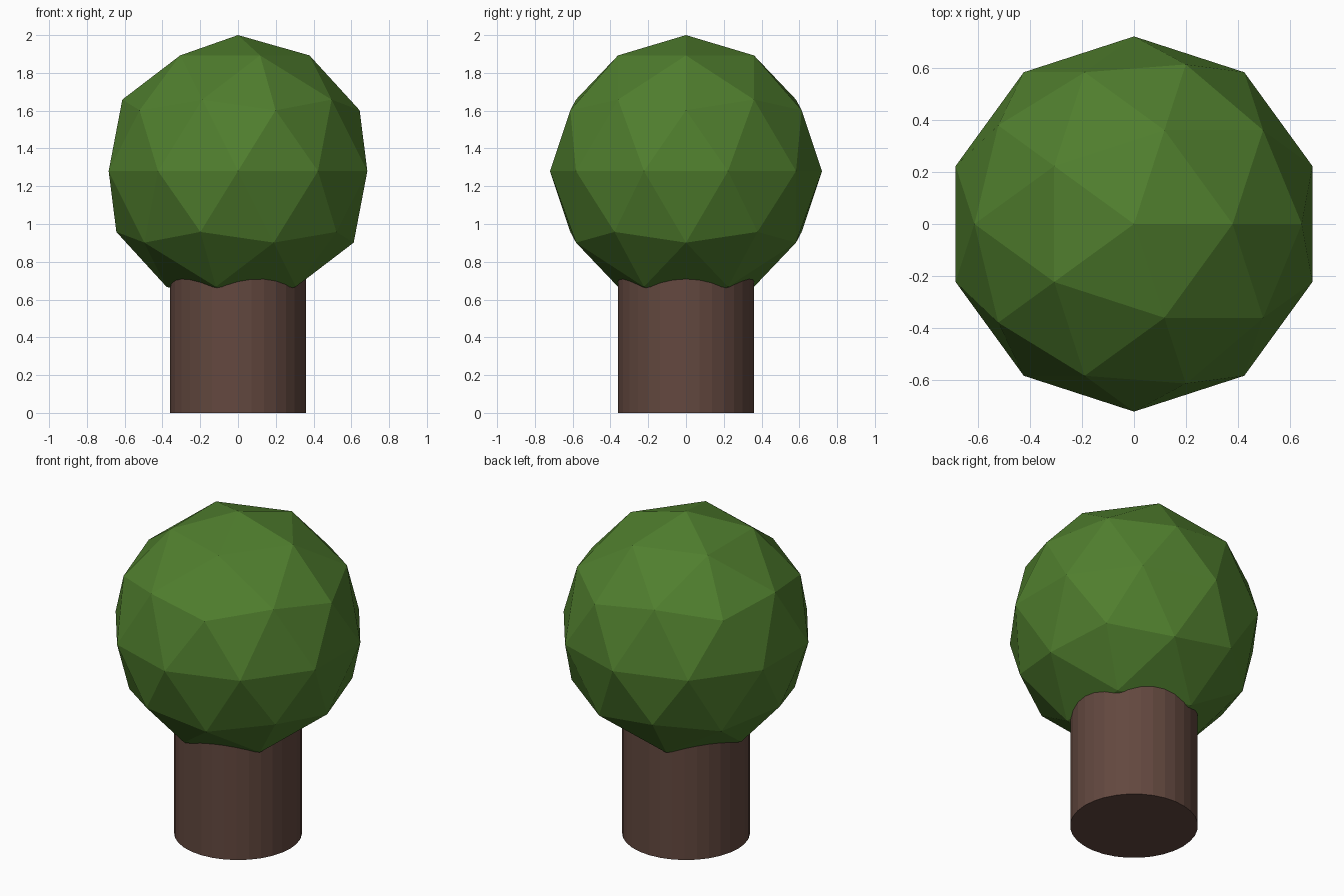
import bpy

if "Cube" in bpy.data.objects:
    bpy.data.objects.remove(bpy.data.objects["Cube"])


def paint(obj, name, color):
    mat = bpy.data.materials.new(name)
    mat.diffuse_color = color
    mat.use_nodes = True
    mat.node_tree.nodes["Principled BSDF"].inputs["Base Color"].default_value = mat.diffuse_color
    obj.data.materials.append(mat)


# Trunk: flat-shaded cylinder ending just inside the foliage
bpy.ops.mesh.primitive_cylinder_add(vertices=32, radius=0.36, depth=0.72, location=(0, 0, 0.36))
trunk = bpy.context.object
trunk.name = "trunk"
paint(trunk, "bark", (0.125, 0.065, 0.05, 1))

# Foliage: low-poly ball
bpy.ops.mesh.primitive_ico_sphere_add(subdivisions=2, radius=0.72, location=(0, 0, 1.28))
foliage = bpy.context.object
foliage.name = "foliage"
paint(foliage, "leaves", (0.08, 0.21, 0.027, 1))
